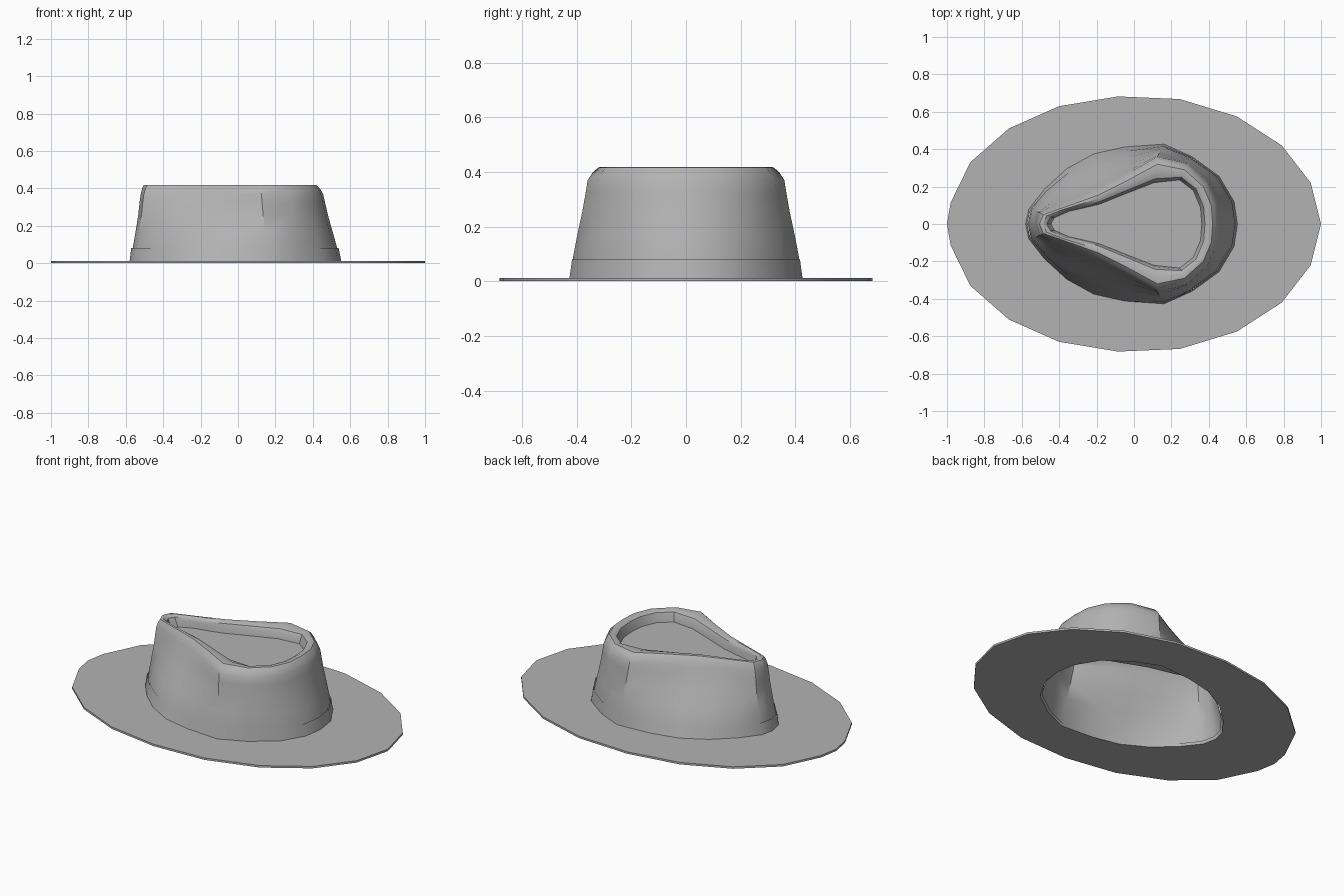
import bpy, bmesh, math

if "Cube" in bpy.data.objects:
    bpy.data.objects.remove(bpy.data.objects["Cube"])

# Half outlines (x, y) from the pinched end (-x) round to the wide end (+x)
BRIM = [(-1, 0), (-.98, .115), (-.875, .33), (-.67, .51), (-.40, .63), (-.085, .682),
        (.245, .668), (.55, .575), (.79, .42), (.945, .22), (1, 0)]
BASE = [(-.58, 0), (-.562, .08), (-.48, .185), (-.36, .295), (-.215, .375), (-.05, .412),
        (.16, .427), (.31, .36), (.455, .255), (.535, .12), (.553, 0)]
SHOULDER = [(-.52, 0), (-.503, .06), (-.42, .095), (-.31, .135), (-.19, .19), (-.04, .265),
            (.125, .36), (.28, .325), (.39, .225), (.443, .11), (.455, 0)]
RIM = [(-.505, 0), (-.485, .05), (-.40, .08), (-.30, .115), (-.19, .155), (-.04, .23),
       (.125, .32), (.27, .29), (.37, .20), (.413, .10), (.42, 0)]
INNER = [(-.46, 0), (-.44, .035), (-.36, .07), (-.28, .088), (-.19, .11), (-.04, .17),
         (.11, .228), (.25, .243), (.325, .185), (.365, .09), (.372, 0)]

felt = bpy.data.materials.new("felt_grey")
felt.diffuse_color = (.45, .45, .45, 1)
felt.use_nodes = True
felt.node_tree.nodes["Principled BSDF"].inputs["Base Color"].default_value = felt.diffuse_color


def mix(a, b, t):
    return [(p[0] + (q[0] - p[0]) * t, p[1] + (q[1] - p[1]) * t) for p, q in zip(a, b)]


def scaled(a, sx, sy, cx=0.0):
    return [(cx + (x - cx) * sx, y * sy) for x, y in a]


def loft(name, rings, cap=False, closed=False, angle=35):
    """Mirror each half outline into a ring and skin between the rings."""
    bm = bmesh.new()
    loops = []
    for half, z in rings:
        full = half + [(x, -y) for x, y in half[-2:0:-1]]
        loops.append([bm.verts.new((x, y, z)) for x, y in full])
    pairs = list(zip(loops, loops[1:]))
    if closed:
        pairs.append((loops[-1], loops[0]))
    for a, b in pairs:
        n = len(a)
        for i in range(n):
            j = (i + 1) % n
            bm.faces.new((a[j], a[i], b[i], b[j]))
    if cap:
        bm.faces.new(loops[-1][::-1])
    mesh = bpy.data.meshes.new(name)
    bm.to_mesh(mesh)
    bm.free()
    mesh.materials.append(felt)
    ob = bpy.data.objects.new(name, mesh)
    bpy.context.collection.objects.link(ob)
    bpy.ops.object.select_all(action='DESELECT')
    ob.select_set(True)
    bpy.context.view_layer.objects.active = ob
    bpy.ops.object.shade_smooth_by_angle(angle=math.radians(angle))
    return ob


# Flat brim with an open head hole
loft("brim", [(BASE, 0), (BRIM, 0), (BRIM, .012), (BASE, .012)], closed=True)

# Band round the foot of the crown
band_top = mix(BASE, SHOULDER, .15)
loft("hat_band", [(BASE, .008), (band_top, .08)])

# Hollow pinched crown: wall, rounded rim, sunken top
wall = [(scaled(mix(BASE, SHOULDER, t), sx, sy), .01 + .36 * z)
        for t, sx, sy, z in ((0, .98, .985, 0), (.15, .985, .994, .2), (.38, .985, .995, .42),
                             (.68, .99, .995, .68), (.9, 1, 1, .88), (1, 1, 1, 1))]
rim = [(mix(SHOULDER, RIM, .5), .4), (RIM, .417), (mix(RIM, INNER, .4), .419),
       (mix(RIM, INNER, .85), .408), (INNER, .39), (scaled(INNER, .97, .97, .05), .355)]
loft("crown", wall + rim, cap=True, angle=35)
